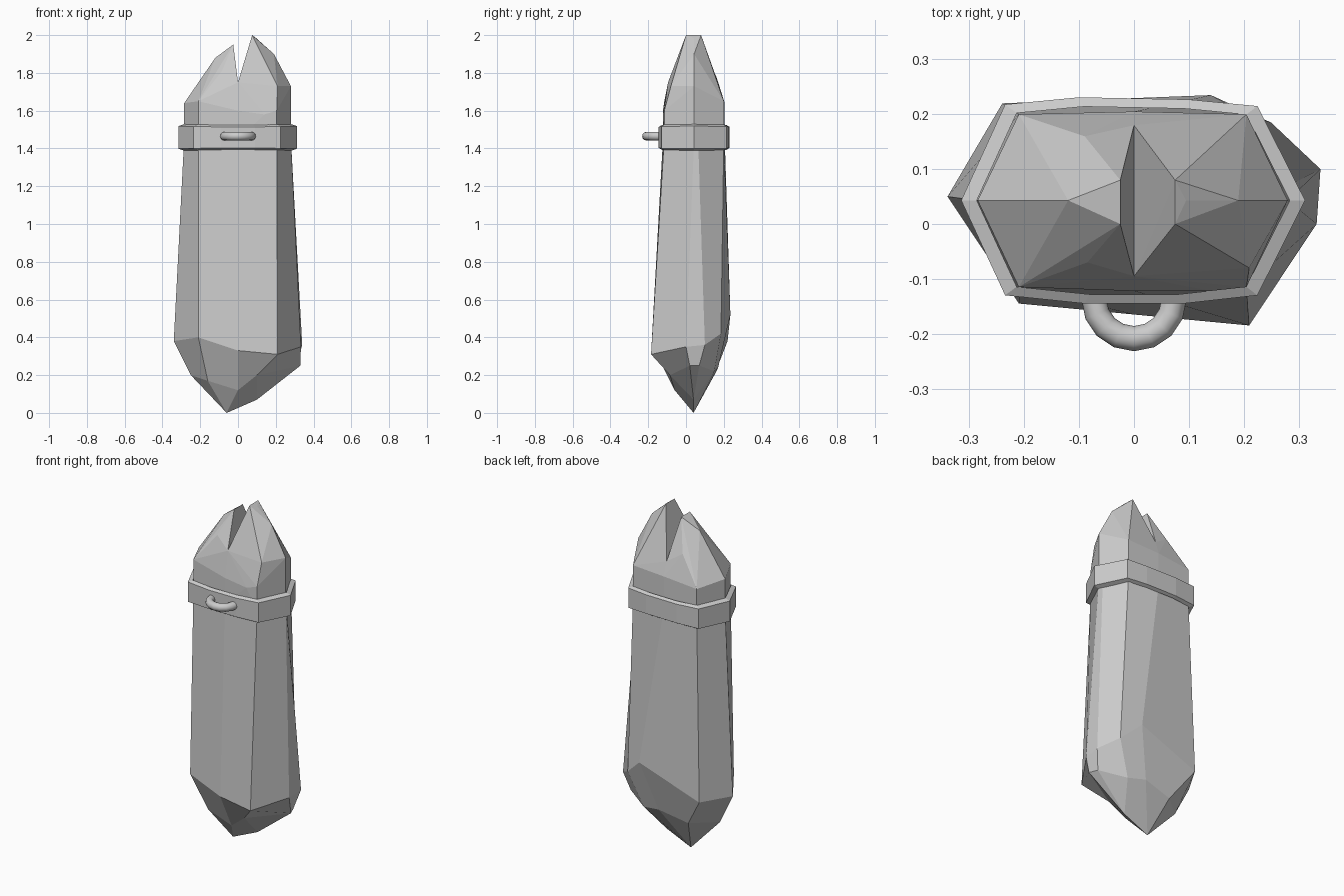
import bpy, bmesh, math

if "Cube" in bpy.data.objects:
    bpy.data.objects.remove(bpy.data.objects["Cube"])


def finish(bm, name):
    bmesh.ops.remove_doubles(bm, verts=bm.verts, dist=0.0005)
    bmesh.ops.dissolve_degenerate(bm, edges=bm.edges, dist=0.0005)
    bmesh.ops.recalc_face_normals(bm, faces=bm.faces)
    me = bpy.data.meshes.new(name)
    bm.to_mesh(me)
    bm.free()
    ob = bpy.data.objects.new(name, me)
    bpy.context.collection.objects.link(ob)
    return ob


def loft(bm, rings, closed=False):
    # quads between successive rings of equal count
    pairs = list(zip(rings, rings[1:] + rings[:1])) if closed else list(zip(rings, rings[1:]))
    for a, b in pairs:
        n = len(a)
        for i in range(n):
            j = (i + 1) % n
            pts = []
            for p in (a[i], a[j], b[j], b[i]):
                if p not in pts:
                    pts.append(p)
            if len(pts) > 2:
                bm.faces.new([bm.verts.new(p) for p in pts])


def add_hull(bm, pts):
    # convex half-cap, leaving the centre wall and the base open
    tmp = bmesh.new()
    for p in pts:
        tmp.verts.new(p)
    bmesh.ops.convex_hull(tmp, input=tmp.verts)
    for f in tmp.faces:
        co = [v.co.copy() for v in f.verts]
        if all(abs(c.x) < 1e-5 for c in co) or all(c.z < JOIN + 1e-4 for c in co):
            continue
        bm.faces.new([bm.verts.new(c) for c in co])
    tmp.free()


# Crystal shaft: columns run left, front, right, back
JOIN = 1.45
waist = [(x, y, JOIN) for x, y in (
    (-.285, .043), (-.21, -.115), (0, -.122), (.205, -.115), (.28, .043),
    (.27, .064), (.205, .2), (0, .205), (-.21, .2))]
shoulder = [(-.34, .05, .38), (-.21, -.145, .40), (0, -.165, .33), (.21, -.185, .31),
            (.333, 0, .35), (.34, .10, .36), (.25, .185, .42), (.14, .235, .52), (-.24, .22, .38)]
lower = [(-.25, .04, .2), (-.16, -.05, .17), (0, -.06, .12), (.1, -.085, .2),
         (.33, .02, .25), (.31, .07, .25), (.17, .15, .22), (.06, .17, .24), (-.12, .15, .2)]
tip, heel = (-.06, .04, 0), (.1, .04, .07)
end = [tip, tip, tip, heel, heel, heel, heel, tip, tip]
bm = bmesh.new()
loft(bm, [waist, shoulder, lower, end])

# Split crown: two faceted peaks meeting in a V notch
notch = [(0, -.095, 1.75), (0, .18, 1.72), (0, -.122, 1.6), (0, .205, 1.64)]
add_hull(bm, [p for p in waist if p[0] <= 0] + notch + [
    (-.285, .043, 1.64), (-.21, -.115, 1.65), (-.21, .2, 1.62),
    (-.12, .043, 1.88), (-.09, .16, 1.78), (-.085, -.07, 1.81),
    (-.025, 0, 1.95), (-.025, .08, 1.95)])
add_hull(bm, [p for p in waist if p[0] >= 0] + notch + [
    (.28, .043, 1.73), (.19, .043, 1.9), (.205, -.115, 1.6), (.21, -.08, 1.73),
    (.14, -.122, 1.58), (.205, .2, 1.65), (.075, 0, 2.0), (.075, .08, 2.0),
    (.095, .043, 1.985)])
finish(bm, "crystal")

# Metal band around the crystal
outline = [(-.315, .043), (-.235, -.13), (-.09, -.145), (.09, -.145), (.225, -.13),
           (.312, .043), (.225, .215), (.1, .227), (-.1, .231), (-.235, .218)]


def band_ring(s, z, lift):
    return [(x * s, .043 + (y - .043) * s, z + lift * abs(x)) for x, y in outline]


bm = bmesh.new()
loft(bm, [band_ring(1, 1.405, -.02), band_ring(1, 1.512, .02),
          band_ring(.91, 1.522, .02), band_ring(.91, 1.395, -.02)], closed=True)
finish(bm, "band")

# Half-ring loop on the front of the band
bpy.ops.mesh.primitive_torus_add(location=(0, -.136, 1.465), major_radius=.073,
                                 minor_radius=.023, major_segments=16, minor_segments=12)
loop = bpy.context.object
loop.name = "hanging_loop"
bm = bmesh.new()
bm.from_mesh(loop.data)
bmesh.ops.delete(bm, geom=[v for v in bm.verts if v.co.y > .01], context='VERTS')
bm.to_mesh(loop.data)
bm.free()
bpy.ops.object.shade_smooth_by_angle(angle=math.radians(50))
